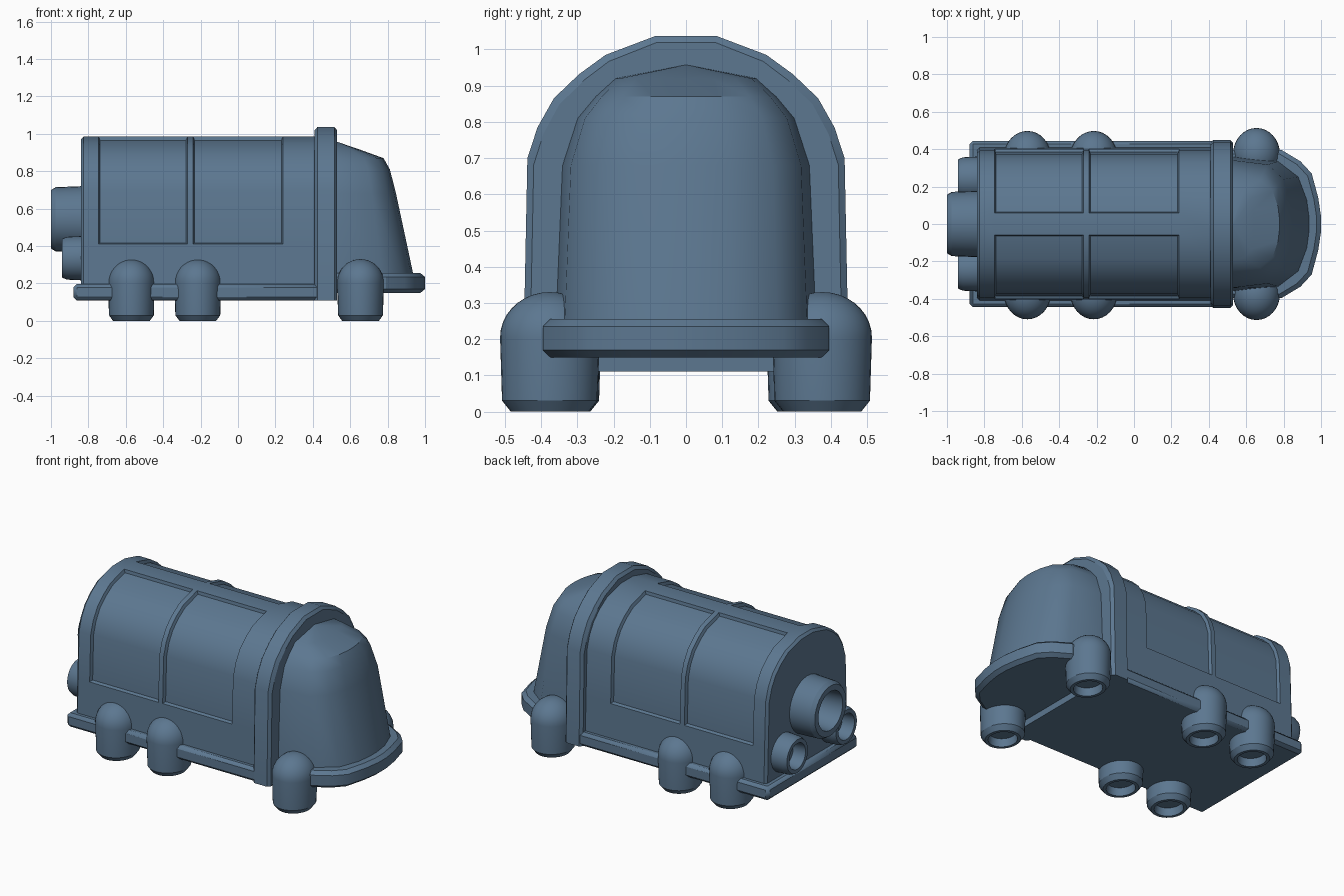
import bpy, bmesh, math
from mathutils import Matrix, Vector

cube = bpy.data.objects.get("Cube")
if cube:
    bpy.data.objects.remove(cube, do_unlink=True)

paint = bpy.data.materials.new("slate_blue")
paint.use_nodes = True
COLOUR = (0.107, 0.185, 0.28, 1)
paint.diffuse_color = COLOUR
paint.node_tree.nodes["Principled BSDF"].inputs["Base Color"].default_value = COLOUR


def finish(name, bm, bevel=0, angle=30):
    """Turn a bmesh into a named, painted, smooth-shaded object."""
    bmesh.ops.recalc_face_normals(bm, faces=bm.faces)
    mesh = bpy.data.meshes.new(name)
    bm.to_mesh(mesh)
    bm.free()
    obj = bpy.data.objects.new(name, mesh)
    bpy.context.collection.objects.link(obj)
    mesh.materials.append(paint)
    if bevel:
        mod = obj.modifiers.new("Bevel", 'BEVEL')
        mod.width, mod.segments = bevel, 1
        mod.limit_method, mod.angle_limit = 'ANGLE', math.radians(50)
    bpy.ops.object.select_all(action='DESELECT')
    obj.select_set(True)
    bpy.context.view_layer.objects.active = obj
    bpy.ops.object.shade_smooth_by_angle(angle=math.radians(angle))
    return obj


def loft(bm, rings, closed=True):
    """Bridge equal-length rings of points and cap both ends."""
    rows = [[bm.verts.new(p) for p in ring] for ring in rings]
    n = len(rows[0])
    for a, b in zip(rows, rows[1:]):
        for i in range(n):
            j = (i + 1) % n
            bm.faces.new((a[i], a[j], b[j], b[i]))
    for row in (rows[0], rows[-1]):
        bm.faces.new(row)


def mirrored(half):
    """Complete a half outline, given from one side to the middle."""
    return half + [(-a, b) for a, b in reversed(half)]


def lathe(name, profile, matrix, steps=32):
    """Spin a (radius, height) profile around z, then place it."""
    bm = bmesh.new()
    verts = [bm.verts.new((r, 0, z)) for r, z in profile]
    edges = [bm.edges.new(pair) for pair in zip(verts, verts[1:])]
    bmesh.ops.spin(bm, geom=verts + edges, axis=(0, 0, 1), cent=(0, 0, 0),
                   angle=math.tau, steps=steps)
    bmesh.ops.remove_doubles(bm, verts=bm.verts, dist=0.0005)
    bmesh.ops.transform(bm, matrix=matrix, verts=bm.verts)
    return finish(name, bm)


# Arched body with four sunken side panels
arch = mirrored([(0.41, 0.14), (0.402, 0.41), (0.392, 0.7), (0.367, 0.78),
                 (0.325, 0.85), (0.265, 0.905), (0.195, 0.95), (0.06, 0.985)])
stations = [-0.84, -0.745, -0.27, -0.24, 0.24, 0.45]
bm = bmesh.new()
loft(bm, [[(x, y, z) for y, z in arch] for x in stations])
bmesh.ops.recalc_face_normals(bm, faces=bm.faces)
for x0, x1 in ((-0.745, -0.27), (-0.24, 0.24)):
    for side in (1, -1):
        panel = [f for f in bm.faces if len(f.verts) == 4
                 and x0 < f.calc_center_median().x < x1
                 and f.calc_center_median().y * side > 0.06
                 and f.calc_center_median().z > 0.41]
        bmesh.ops.inset_region(bm, faces=panel, thickness=0.008, depth=-0.018,
                               use_even_offset=True)
rear = [e for e in bm.edges if all(v.co.x < -0.83 for v in e.verts)]
bmesh.ops.bevel(bm, geom=rear, offset=0.015, segments=1, affect='EDGES')
finish("body", bm)

# Raised hoop between body and nose
hoop = mirrored([(0.45, 0.11), (0.438, 0.7), (0.41, 0.785), (0.365, 0.865),
                 (0.295, 0.932), (0.222, 0.985), (0.085, 1.037)])
bm = bmesh.new()
loft(bm, [[(x, y * s, z if z < 0.2 else z - d) for y, z in hoop]
          for x, s, d in ((0.41, 0.96, 0.018), (0.425, 1, 0),
                          (0.515, 1, 0), (0.53, 0.96, 0.018))])
finish("hoop", bm)

# Floor plate
bm = bmesh.new()
bmesh.ops.create_cube(bm, size=1)
bmesh.ops.scale(bm, vec=(1.4, 0.89, 0.087), verts=bm.verts)
bmesh.ops.translate(bm, vec=(-0.18, 0, 0.1535), verts=bm.verts)
finish("floor_plate", bm, bevel=0.018)

# Sloping nose, lofted upward from layers of (height, half width, front reach)
layers = [(0.16, 0.362, 0.955), (0.25, 0.36, 0.937), (0.68, 0.342, 0.845),
          (0.81, 0.3, 0.812), (0.87, 0.25, 0.778), (0.92, 0.195, 0.64),
          (0.957, 0.004, 0.531)]
bow = mirrored([(1, 0), (0.93, 0.6), (0.7, 0.86), (0.36, 0.97), (0.1, 1)])
bm = bmesh.new()
loft(bm, [[(0.52 + (reach - 0.52) * u, w * v, z) for v, u in bow]
          for z, w, reach in layers])
finish("nose", bm, angle=35)

# Curved bumper wrapped around the nose
rim = mirrored([(0.395, 0.52), (0.395, 0.79), (0.335, 0.89),
                (0.27, 0.95), (0.14, 0.985), (0.04, 1.0)])
bm = bmesh.new()
loft(bm, [[(0.52 + (x - 0.52) * s, y * s, z) for y, x in rim]
          for z, s in ((0.15, 0.95), (0.17, 1), (0.235, 1), (0.255, 0.95))])
finish("bumper", bm)

# Domed feet, hollow underneath
dome = [(0.125 * math.cos(math.radians(a)), 0.205 + 0.125 * math.sin(math.radians(a)))
        for a in range(0, 91, 10)]
foot = [(0, 0.05), (0.075, 0.05), (0.08, 0), (0.098, 0), (0.12, 0.03)] + dome
for label, x, reach in (("front", 0.655, 0.376), ("middle", -0.215, 0.36),
                        ("rear", -0.57, 0.36)):
    for side, sign in (("left", 1), ("right", -1)):
        y = sign * reach if sign > 0 or label == "front" else -0.372
        place = Matrix.Translation((x, y, 0)) @ Matrix.Diagonal((1, 1.1, 1, 1))
        lathe(f"{label}_foot_{side}", foot, place)

# Hollow exhaust nozzles on the back
def nozzle(name, y, z, radius, length):
    profile = [(0, 0.02), (radius * 0.62, 0.02), (radius * 0.68, length),
               (radius * 0.88, length), (radius * 0.97, length - 0.025),
               (radius, 0), (radius, -0.03)]
    place = Matrix.Translation((-0.84, y, z)) @ Matrix.Rotation(-math.pi / 2, 4, 'Y')
    lathe(name, profile, place)


nozzle("main_nozzle", 0, 0.543, 0.177, 0.16)
for side, sign in (("left", 1), ("right", -1)):
    nozzle(f"small_nozzle_{side}", sign * 0.242, 0.335, 0.118, 0.1)
